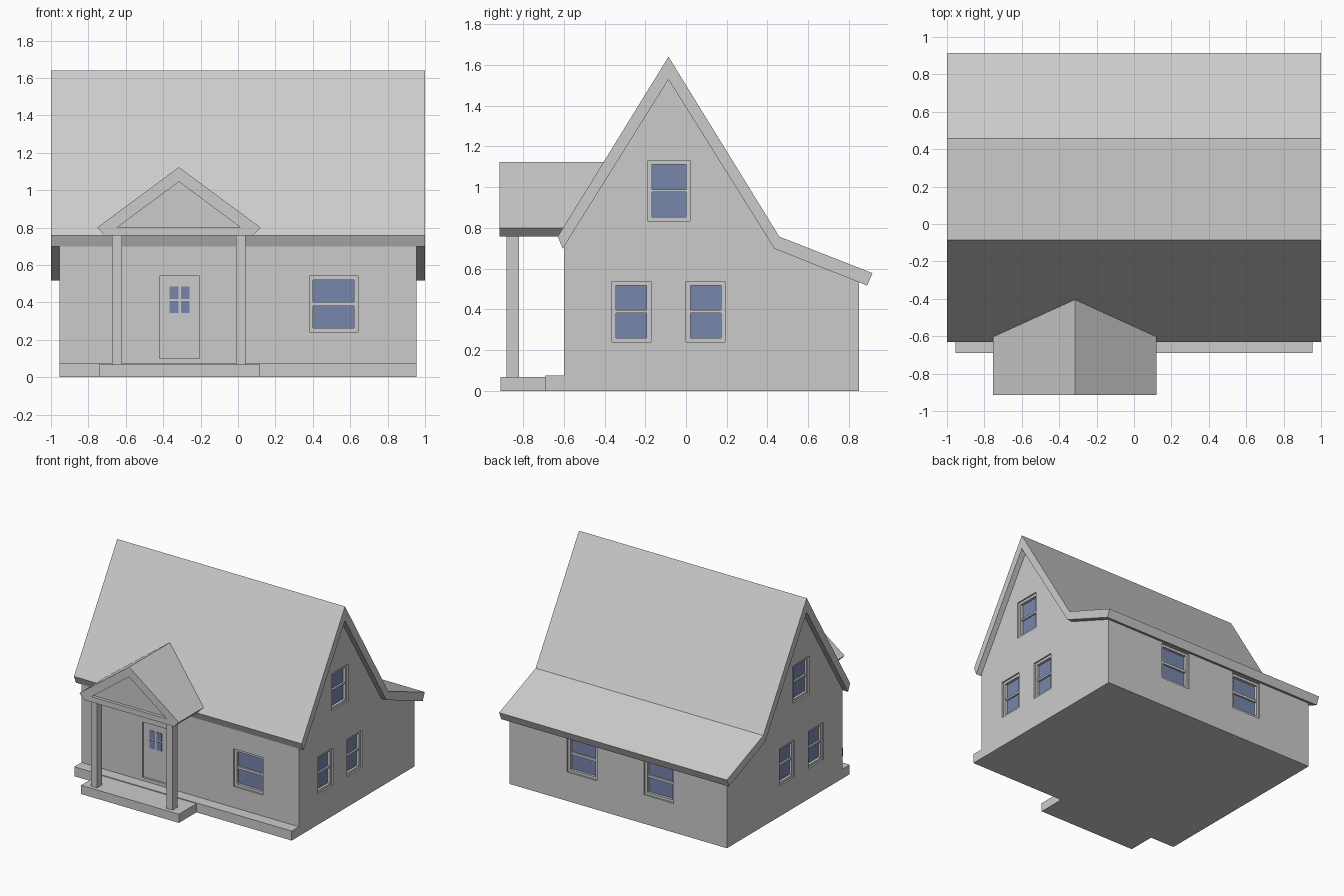
import bpy, bmesh
from math import radians
from mathutils import Matrix

cube = bpy.data.objects.get("Cube")
if cube:
    bpy.data.objects.remove(cube, do_unlink=True)


def material(name, rgb):
    m = bpy.data.materials.new(name)
    m.use_nodes = True
    m.diffuse_color = (*rgb, 1)
    m.node_tree.nodes["Principled BSDF"].inputs["Base Color"].default_value = (*rgb, 1)
    return m


GREY = material("plain grey", (0.6, 0.6, 0.6))
BLUE = material("window blue", (0.18, 0.24, 0.41))


def finish(name, bm, mat):
    bmesh.ops.recalc_face_normals(bm, faces=bm.faces)
    mesh = bpy.data.meshes.new(name)
    bm.to_mesh(mesh)
    bm.free()
    mesh.materials.append(mat)
    obj = bpy.data.objects.new(name, mesh)
    bpy.context.collection.objects.link(obj)
    return obj


def boxes(name, spans, mat=GREY, matrix=Matrix()):
    """Boxes given as (x0, x1, y0, y1, z0, z1), joined in one object."""
    bm = bmesh.new()
    for x0, x1, y0, y1, z0, z1 in spans:
        place = Matrix.Translation(((x0 + x1) / 2, (y0 + y1) / 2, (z0 + z1) / 2))
        size = Matrix.Diagonal((x1 - x0, y1 - y0, z1 - z0, 1))
        bmesh.ops.create_cube(bm, size=1, matrix=matrix @ place @ size)
    return finish(name, bm, mat)


def prism(name, profile, axis, start, end):
    """Extrude a profile of (across, height) points along x or y."""
    bm = bmesh.new()
    point = (lambda p, d: (d, *p)) if axis == "x" else (lambda p, d: (p[0], d, p[1]))
    a = [bm.verts.new(point(p, start)) for p in profile]
    b = [bm.verts.new(point(p, end)) for p in profile]
    bm.faces.new(a)
    bm.faces.new(b[::-1])
    for i in range(len(a)):
        j = (i + 1) % len(a)
        bm.faces.new((a[i], b[i], b[j], a[j]))
    return finish(name, bm, GREY)


def cut(obj, cutter):
    """Subtract the cutter, bake the result and drop the cutter."""
    mod = obj.modifiers.new("cut", "BOOLEAN")
    mod.operation = "DIFFERENCE"
    mod.solver = "EXACT"
    mod.object = cutter
    cutter.hide_render = True
    bpy.context.view_layer.update()
    graph = bpy.context.evaluated_depsgraph_get()
    baked = bpy.data.meshes.new_from_object(obj.evaluated_get(graph))
    obj.modifiers.clear()
    obj.data = baked
    bpy.data.objects.remove(cutter, do_unlink=True)


# House walls together with the front plinth
walls = prism("walls", [(-0.69, 0), (0.85, 0), (0.85, 0.54), (0.44, 0.71),
                        (-0.086, 1.54), (-0.6, 0.72), (-0.6, 0.075), (-0.69, 0.075)],
              "x", -0.955, 0.955)

# Main roof with the lower pitch at the back
prism("main_roof", [(-0.63, 0.757), (-0.086, 1.64), (0.458, 0.757), (0.915, 0.578),
                    (0.889, 0.517), (0.434, 0.698), (-0.086, 1.528), (-0.605, 0.698)],
      "x", -1, 1)

# Porch roof with a recessed gable
MID = -0.316
porch_roof = prism("porch_roof", [(MID - 0.437, 0.8), (MID, 1.123), (MID + 0.437, 0.8),
                                  (MID + 0.395, 0.757), (MID - 0.395, 0.757)],
                   "y", -0.915, -0.38)
cut(porch_roof, prism("gable_cutter", [(MID - 0.33, 0.8), (MID, 1.045), (MID + 0.33, 0.8)],
                      "y", -1, -0.89))

# Porch posts and step
for side, name in ((-1, "right_post"), (1, "left_post")):
    x = MID + side * 0.331
    boxes(name, [(x - 0.026, x + 0.026, -0.88, -0.82, 0.06, 0.76)])
boxes("porch_step", [(-0.742, 0.118, -0.91, -0.685, 0, 0.069)])

# Openings: local x runs along the wall, local -y points outwards
opening_spans = []


def wall_matrix(x, y, turn):
    return Matrix.Translation((x, y, 0)) @ Matrix.Rotation(radians(turn), 4, "Z")


def window(name, x, y, turn, width, z0, z1, bar):
    m = wall_matrix(x, y, turn)
    h, rim, mid = width / 2, 0.02, (z0 + z1) / 2
    cut(walls, boxes(name + "_cutter", [(-h, h, -0.05, 0.05, z0, z1)], GREY, m))
    front, back = 0.012, 0.06
    boxes(name + "_frame", [(-h, rim - h, front, back, z0, z1),
                            (h - rim, h, front, back, z0, z1),
                            (rim - h, h - rim, front, back, z0, z0 + rim),
                            (rim - h, h - rim, front, back, z1 - rim, z1),
                            (rim - h, h - rim, 0.018, back, mid - bar / 2, mid + bar / 2)],
          GREY, m)
    boxes(name + "_glass", [(rim - h, h - rim, 0.032, 0.04, z0 + rim, z1 - rim)], BLUE, m)


window("front_window", 0.511, -0.6, 0, 0.26, 0.242, 0.54, 0.02)
for i, x in enumerate((0.318, -0.357)):
    window(f"back_window_{i + 1}", x, 0.85, 180, 0.26, 0.23, 0.525, 0.02)
for side, label in ((1, "left"), (-1, "right")):
    for part, y, width, z0, z1 in (("front", -0.268, 0.19, 0.24, 0.538),
                                   ("rear", 0.096, 0.19, 0.24, 0.538),
                                   ("attic", -0.083, 0.206, 0.833, 1.131)):
        window(f"{label}_{part}_window", side * 0.955, y, side * 90, width, z0, z1, 0.014)

# Recessed front door with four small panes
m = wall_matrix(-0.312, -0.6, 0)
cut(walls, boxes("door_cutter", [(-0.107, 0.107, -0.05, 0.04, 0.1, 0.54)], GREY, m))
boxes("front_door", [(-0.107, 0.107, 0.016, 0.05, 0.1, 0.54)], GREY, m)
panes = [(sx * 0.03 - 0.024, sx * 0.03 + 0.024, 0.012, 0.018,
          0.413 + sz * 0.038 - 0.033, 0.413 + sz * 0.038 + 0.033)
         for sx in (-1, 1) for sz in (-1, 1)]
boxes("door_panes", panes, BLUE, m)
